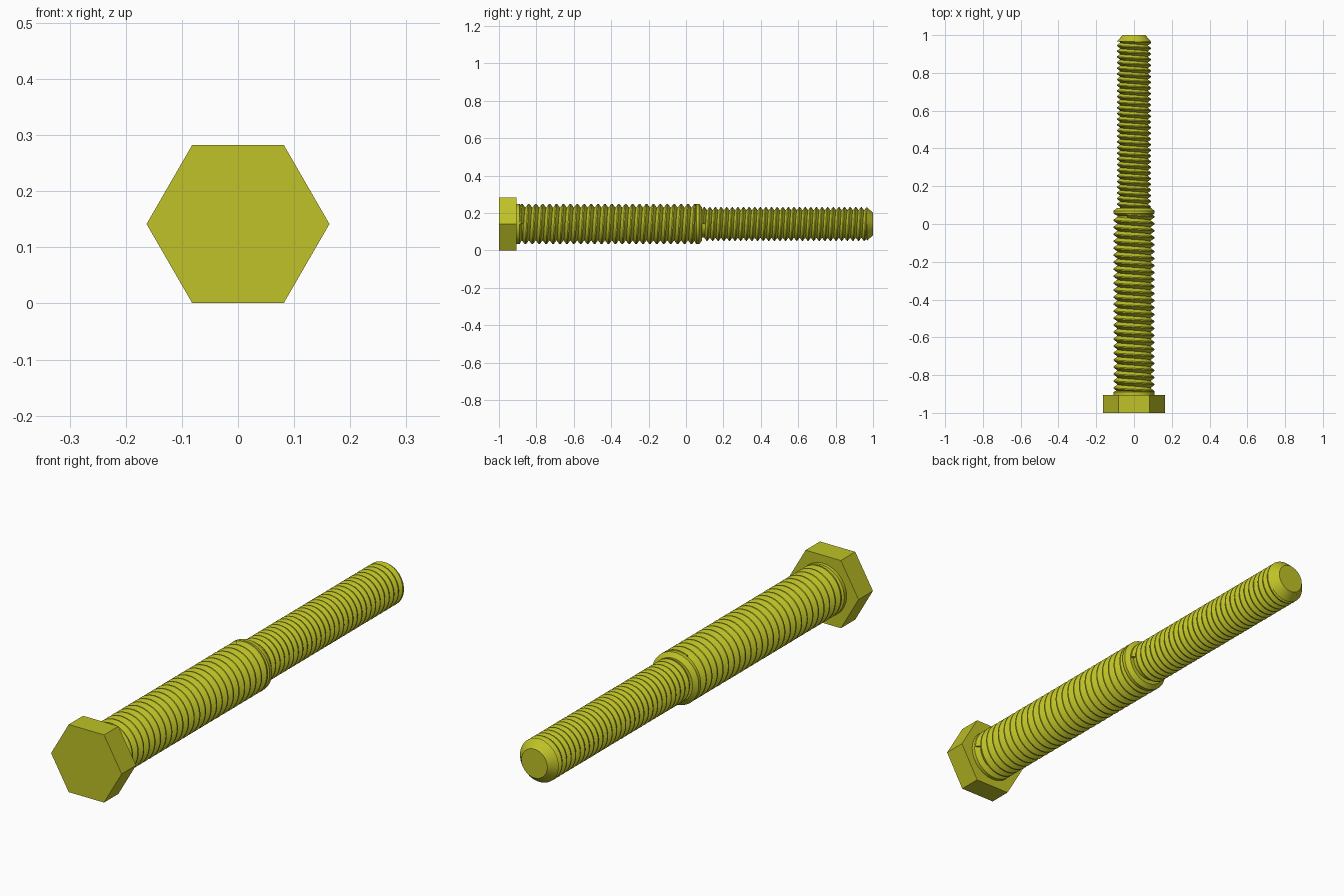
import bpy, bmesh
from math import pi, sin, cos

cube = bpy.data.objects.get("Cube")
if cube:
    bpy.data.objects.remove(cube, do_unlink=True)

AXIS_Z = 0.1415
SEG = 48

metal = bpy.data.materials.new("yellow metal")
metal.use_nodes = True
colour = (0.52, 0.54, 0.02, 1)
metal.diffuse_color = colour
metal.node_tree.nodes["Principled BSDF"].inputs["Base Color"].default_value = colour


def finish(bm, name, smooth=True):
    bmesh.ops.remove_doubles(bm, verts=bm.verts, dist=1e-6)
    bmesh.ops.recalc_face_normals(bm, faces=bm.faces)
    mesh = bpy.data.meshes.new(name)
    bm.to_mesh(mesh)
    bm.free()
    mesh.materials.append(metal)
    obj = bpy.data.objects.new(name, mesh)
    obj.location.z = AXIS_Z
    bpy.context.collection.objects.link(obj)
    if smooth:
        bpy.ops.object.select_all(action="DESELECT")
        obj.select_set(True)
        bpy.context.view_layer.objects.active = obj
        bpy.ops.object.shade_smooth_by_angle(angle=pi / 6)


def lathe(name, profile, sides, smooth=True):
    """Solid of revolution along y from (y, radius) pairs, capped at both ends."""
    bm = bmesh.new()
    rings = [[bm.verts.new((r * cos(2 * pi * i / sides), y, r * sin(2 * pi * i / sides)))
              for i in range(sides)] for y, r in profile]
    for a, b in zip(rings, rings[1:]):
        for i in range(sides):
            j = (i + 1) % sides
            bm.faces.new((a[i], a[j], b[j], b[i]))
    bm.faces.new(rings[0])
    bm.faces.new(rings[-1])
    finish(bm, name, smooth)


def thread(name, start, end, root, crest, pitch, limit=lambda y: 1):
    """Helical ridge whose cross-section is swept round the y axis."""
    section = [(0, root), (0.42, crest), (0.58, crest), (1, root)]
    bm = bmesh.new()
    columns = []
    for i in range(int((end - start) / pitch * SEG) - SEG):
        turn = i / SEG
        angle = 2 * pi * turn
        column = []
        for offset, radius in section:
            y = start + pitch * (turn + offset)
            r = min(radius, limit(y))
            column.append(bm.verts.new((r * cos(angle), y, r * sin(angle))))
        columns.append(column)
    for a, b in zip(columns, columns[1:]):
        for k in range(len(section) - 1):
            bm.faces.new((a[k], a[k + 1], b[k + 1], b[k]))
    bm.faces.new(columns[0])
    bm.faces.new(columns[-1])
    finish(bm, name)


def tip_cone(y):
    return 0.06 + (1 - y) * 0.9


# Hexagonal head
lathe("hex_head", [(-1, 0.163), (-0.905, 0.163)], 6, smooth=False)

# Thick shank with plain collars at both ends
lathe("thick_core", [(-0.906, 0.108), (-0.89, 0.108), (-0.878, 0.087), (0.043, 0.087),
                     (0.055, 0.108), (0.07, 0.108), (0.085, 0.09)], SEG)
thread("thick_thread", -0.905, 0.07, 0.087, 0.108, 0.037)

# Thin shank with chamfered tip
lathe("thin_core", [(0.06, 0.073), (0.965, 0.073), (0.967, 0.0895), (1, 0.06)], SEG)
thread("thin_thread", 0.075, 0.995, 0.073, 0.09, 0.03, tip_cone)
